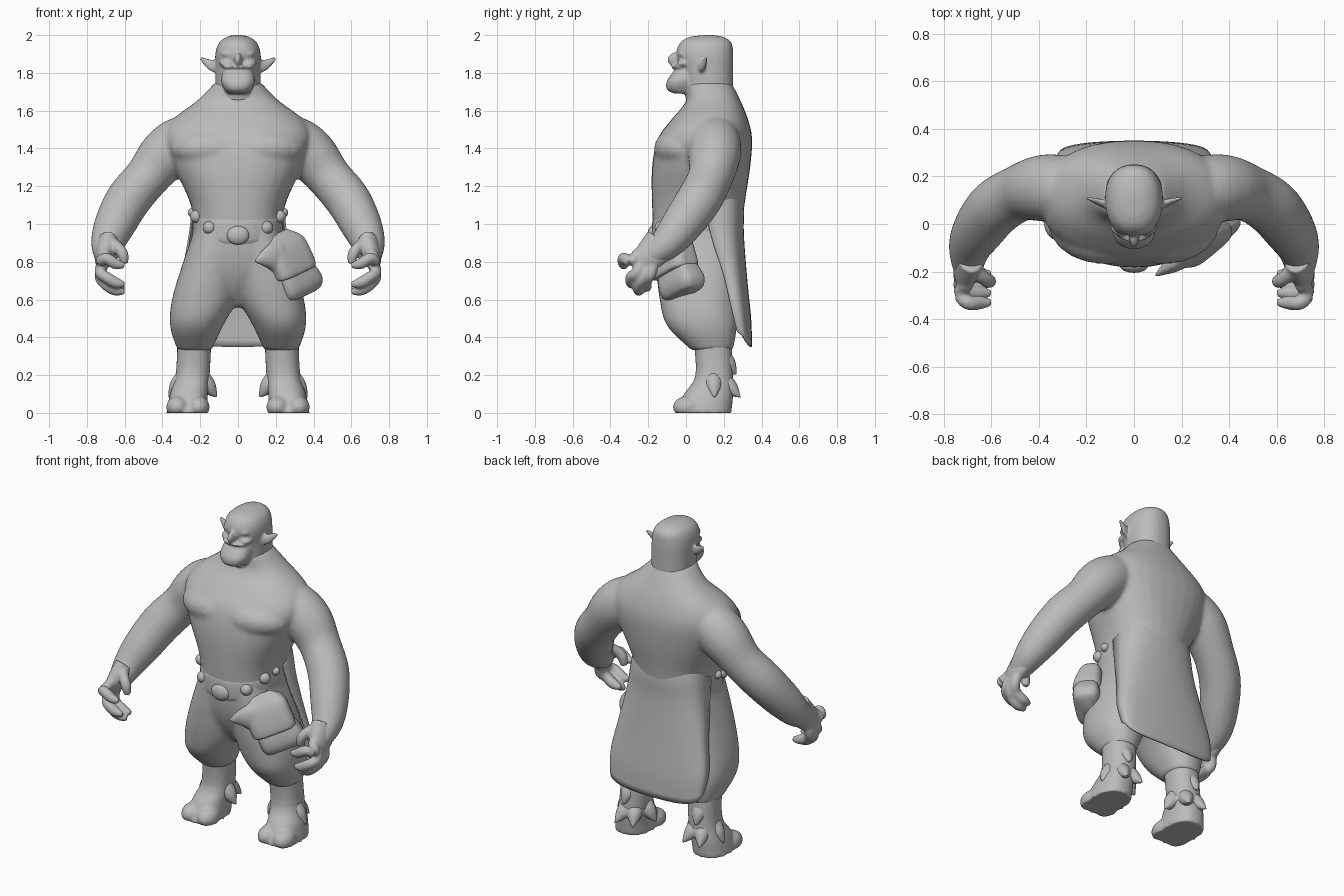
import bpy, bmesh, math
from math import cos, sin, pi, radians
from mathutils import Vector, Matrix

cube = bpy.data.objects.get("Cube")
if cube:
    bpy.data.objects.remove(cube, do_unlink=True)

GREY = (0.5, 0.5, 0.5, 1)
clay = bpy.data.materials.new("plain grey")
clay.use_nodes = True
clay.diffuse_color = GREY
clay.node_tree.nodes["Principled BSDF"].inputs["Base Color"].default_value = GREY


def spline(points, steps=4):
    """Catmull-Rom curve through tuples of any length."""
    points = [Vector(p) for p in points]
    padded = [2 * points[0] - points[1]] + points + [2 * points[-1] - points[-2]]
    curve = []
    for before, start, end, after in zip(padded, padded[1:], padded[2:], padded[3:]):
        leave, arrive = (end - before) / 2, (after - start) / 2
        for i in range(steps):
            t = i / steps
            ease = t * t * (3 - 2 * t)
            curve.append(start.lerp(end, ease) + leave * t * (1 - t) ** 2 - arrive * t * t * (1 - t))
    return curve + [points[-1]]


def skin(bm, frames, side, power, count):
    """Closed skin over (centre, across, depth) frames; side=-1 mirrors x."""
    rings = []
    for centre, across, depth in frames:
        ring = []
        for k in range(count):
            c, s = cos(2 * pi * k / count), sin(2 * pi * k / count)
            p = centre + across * math.copysign(abs(c) ** (2 / power), c) \
                + depth * math.copysign(abs(s) ** (2 / power), s)
            ring.append(bm.verts.new((p.x * side, p.y, p.z)))
        rings.append(ring)
    for ring, above in zip(rings, rings[1:]):
        for k in range(count):
            n = (k + 1) % count
            bm.faces.new((ring[k], ring[n], above[n], above[k]))
    bm.faces.new(rings[0])
    bm.faces.new(rings[-1])


def column(bm, rows, side=1, power=2.3):
    """Upright loft; each row is (z, half width, front y, back y, optional centre x)."""
    frames = []
    for z, half, front, back, x in spline([(*row, 0)[:5] for row in rows]):
        frames.append((Vector((x, (front + back) / 2, z)), Vector((half, 0, 0)),
                       Vector((0, (back - front) / 2, 0))))
    skin(bm, frames, side, power, 32)


def limb(bm, rows, side=1, flat=1):
    """Tube along a path; each row is (x, y, z, radius), flat scales its depth."""
    path = spline(rows)
    frames = []
    for i, point in enumerate(path):
        ahead, behind = path[min(i + 1, len(path) - 1)], path[max(i - 1, 0)]
        along = (ahead - behind).xyz.normalized()
        depth = Vector((0, 1, 0))
        depth = (depth - along * depth.dot(along)).normalized()
        frames.append((point.xyz, depth.cross(along) * point.w, depth * point.w * flat))
    skin(bm, frames, side, 2, 20)


def ball(bm, location, size):
    matrix = Matrix.Translation(location) @ Matrix.Diagonal((*size, 1))
    bmesh.ops.create_uvsphere(bm, u_segments=20, v_segments=12, radius=1, matrix=matrix)


def finish(name, bm, voxel=0, smooth=0):
    bmesh.ops.recalc_face_normals(bm, faces=bm.faces)
    mesh = bpy.data.meshes.new(name)
    bm.to_mesh(mesh)
    bm.free()
    part = bpy.data.objects.new(name, mesh)
    bpy.context.collection.objects.link(part)
    mesh.materials.append(clay)
    if voxel:
        fuse = part.modifiers.new("fuse", 'REMESH')
        fuse.mode, fuse.voxel_size, fuse.use_smooth_shade = 'VOXEL', voxel, True
        soften = part.modifiers.new("soften", 'SMOOTH')
        soften.factor, soften.iterations = 0.5, smooth
    else:
        bpy.ops.object.select_all(action='DESELECT')
        part.select_set(True)
        bpy.context.view_layer.objects.active = part
        bpy.ops.object.shade_smooth_by_angle(angle=radians(50))
    return part


# Torso and arms fused into one skin
bm = bmesh.new()
column(bm, [(.9, .23, -.17, .29), (1.1, .25, -.18, .31), (1.3, .34, -.18, .34), (1.45, .39, -.15, .35),
            (1.55, .35, -.08, .33), (1.65, .22, 0, .29), (1.75, .12, 0, .24)])
for side in (1, -1):
    ball(bm, (side * .12, 0, 1.4), (.24, .17, .12))
    limb(bm, [(.2, .15, 1.45, .12), (.3, .15, 1.43, .14), (.39, .15, 1.36, .14), (.48, .13, 1.25, .12),
              (.58, .07, 1.13, .12), (.65, -.02, 1, .11), (.69, -.1, .9, .09), (.7, -.2, .82, .06)], side)
finish("torso_and_arms", bm, .012, 9)

# Hands: palm, four half-curled fingers and a thumb
bm = bmesh.new()
for side in (1, -1):
    limb(bm, [(.69, -.13, .9, .06), (.71, -.2, .82, .05), (.72, -.22, .77, .03)], side, flat=1.6)
    for i, tip in enumerate((.79, .69, .65, .67)):
        root, y, r = -.25 + .03 * i, -.33 + .04 * i, .03
        limb(bm, [(.7, root, .85, r), (.73, (root + y) / 2, (tip + .81) / 2, r), (.7, y, tip + r, r),
                  (.65, y, tip, r), (.6, y, tip - .01, r / 2)], side)
    limb(bm, [(.68, -.18, .9, .04), (.64, -.22, .88, .03), (.61, -.24, .84, .03), (.6, -.24, .79, .02)], side)
finish("hands", bm, .009, 4)

# Head with jaw, brow, nose, lip, cheeks and ears
bm = bmesh.new()
column(bm, [(1.65, .12, 0, .25), (1.8, .12, -.02, .25), (1.9, .12, -.05, .25), (1.96, .1, -.03, .24),
            (1.99, .06, .02, .2), (2, .02, .1, .14)])
column(bm, [(1.69, .05, -.06, .04), (1.71, .07, -.1, .06), (1.76, .09, -.1, .06), (1.84, .07, -.04, .08)])
ball(bm, (0, -.02, 1.9), (.09, .03, .02))
ball(bm, (0, -.05, 1.87), (.02, .05, .04))
ball(bm, (0, -.03, 1.83), (.08, .05, .01))
for side in (1, -1):
    ball(bm, (side * .06, -.01, 1.85), (.04, .04, .02))
    ball(bm, (side * .04, -.03, 1.88), (.02, .01, .01))
    limb(bm, [(.1, .07, 1.83, .03), (.14, .09, 1.84, .03), (.2, .11, 1.88, .01)], side, flat=.5)
finish("head", bm, .008, 5)

# Baggy trousers
bm = bmesh.new()
column(bm, [(.56, .05, -.02, .14), (.68, .15, -.11, .23), (.82, .25, -.16, .28), (1.03, .23, -.18, .29)])
for side in (1, -1):
    column(bm, [(1, .12, -.16, .28, .1), (.8, .15, -.16, .28, .14), (.6, .17, -.14, .27, .18),
                (.46, .14, -.1, .27, .22), (.33, .09, .03, .25, .23)], side)
finish("trousers", bm, .013, 14)

# Lower legs with heavy two-toed feet, flat on the ground
bm = bmesh.new()
for side in (1, -1):
    column(bm, [(.4, .09, .04, .24, .23), (.2, .09, .05, .25, .24), (.1, .1, -.01, .25, .26),
                (0, .11, -.06, .24, .27)], side)
    for x in (.21, .32):
        ball(bm, (side * x, .01, .03), (.06, .08, .06))
for vert in bm.verts:
    vert.co.z = max(vert.co.z, 0)
finish("feet", bm, .01, 3)

# Pointed fur tufts lying round the ankles
bm = bmesh.new()
for side in (1, -1):
    for angle, z, reach in ((85, .25, .13), (70, .13, .16), (115, .13, .16), (5, .13, .13), (180, .13, .13)):
        out = Vector((cos(radians(angle)), sin(radians(angle)), 0))
        top = Vector((.24, .14, z + .05)) + out * .05
        tip = Vector((.24, .14, z - .05)) + out * reach
        limb(bm, [(*top, .05), (*top.lerp(tip, .5), .04), (*tip, .003)], side)
finish("ankle_fur", bm, .008, 3)

# Long cloth hanging down the back, tucked in at the waist; rows are (z, half width, back y, edge y)
bm = bmesh.new()
grid = []
for z, half, back, edge in spline([(1.28, .2, .27, .1), (1.1, .24, .306, .1), (.95, .26, .306, .13),
                                   (.7, .3, .325, .2), (.5, .33, .345, .24), (.35, .32, .35, .27)]):
    lift = max(0, .9 - z) / 7
    row = []
    for k in range(-12, 13):
        turn = k / 12 * pi / 2
        row.append(bm.verts.new((half * sin(turn), edge + (back - edge) * abs(cos(turn)) ** .5,
                                 z + lift * abs(k / 12) ** 3)))
    grid.append(row)
for row, below in zip(grid, grid[1:]):
    for k in range(len(row) - 1):
        bm.faces.new((row[k], row[k + 1], below[k + 1], below[k]))
cloth = finish("back_cloth", bm)
cloth.modifiers.new("thickness", 'SOLIDIFY').thickness = .01

# Belt dipping at the front, and its round studs
bm = bmesh.new()
column(bm, [(.92, .23, -.17, .29), (.95, .24, -.18, .3), (1.03, .24, -.18, .3), (1.06, .23, -.17, .29)])
for vert in bm.verts:
    vert.co.z += .15 * vert.co.y
finish("belt", bm)
bm = bmesh.new()
ball(bm, (0, -.175, .94), (.06, .03, .05))
for side in (1, -1):
    for x, y, z, r in ((.15, -.13, .98, .036), (.22, -.05, 1.04, .034), (.24, .03, 1.06, .026)):
        ball(bm, (side * x, y, z), (r, r, r))
finish("belt_studs", bm)

# Hip pouch with a pointed flap, turned and tilted onto the hip
place = Matrix.Translation((.275, -.06, .785)) @ Matrix.Rotation(radians(40), 4, 'Z') \
    @ Matrix.Rotation(radians(-20), 4, 'Y')
bm = bmesh.new()
column(bm, [(-.18, .09, -.04, .04, .02), (-.16, .12, -.07, .07, .02), (-.1, .13, -.08, .08, .02),
            (.03, .1, -.05, .05)], power=4)
bm.transform(place)
finish("pouch_bag", bm)
bm = bmesh.new()
column(bm, [(-.05, .12, -.07, .06), (-.04, .13, -.09, .08), (.03, .13, -.08, .08),
            (.12, .12, -.05, .07), (.18, .06, 0, .03)], power=4)
limb(bm, [(-.08, -.01, .07, .09), (-.14, -.01, .09, .06), (-.23, 0, .1, .004)], flat=.6)
bm.transform(place)
finish("pouch_flap", bm, .009, 4)
